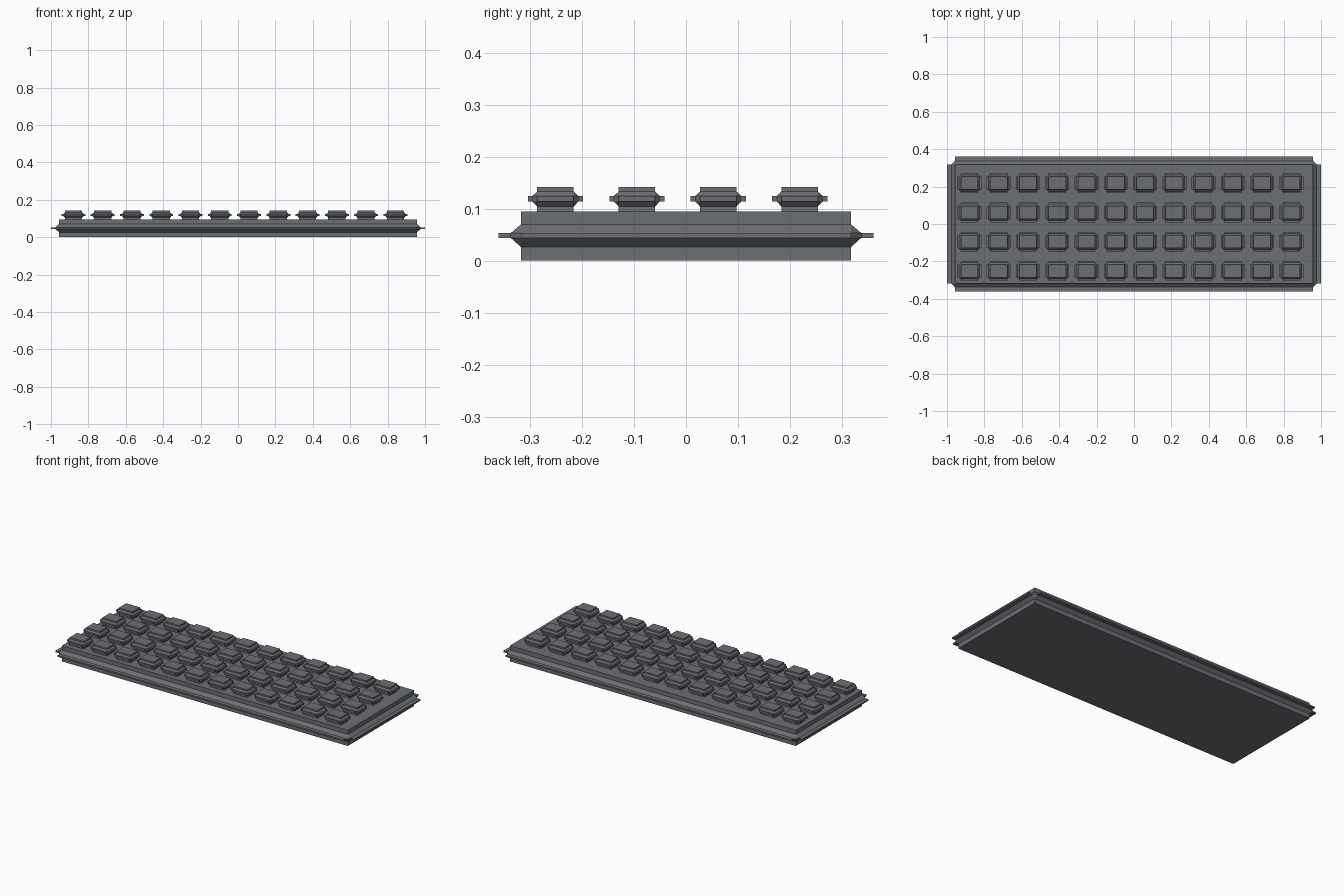
import bpy
import bmesh

cube = bpy.data.objects.get("Cube")
if cube:
    bpy.data.objects.remove(cube, do_unlink=True)


def make_material(name, colour):
    mat = bpy.data.materials.new(name)
    mat.use_nodes = True
    mat.diffuse_color = colour
    mat.node_tree.nodes["Principled BSDF"].inputs["Base Color"].default_value = colour
    return mat


grey = make_material("slate grey", (0.15, 0.16, 0.17, 1))


def ring(bm, hx, hy, out, z):
    """Rectangle with each side pushed out, leaving chamfered corners."""
    points = [(hx + out, -hy), (hx + out, hy), (hx, hy + out), (-hx, hy + out),
              (-hx - out, hy), (-hx - out, -hy), (-hx, -hy - out), (hx, -hy - out)]
    return [bm.verts.new((x, y, z)) for x, y in points]


def ridged_block(name, hx, hy, levels, ridge, lip):
    """Block with a tapered ridge all round and a thin lip on each side."""
    bm = bmesh.new()
    outs = (0, 0, ridge, ridge, 0, 0)
    rings = [ring(bm, hx, hy, out, z) for out, z in zip(outs, levels)]
    for low, high in zip(rings, rings[1:]):
        for i in range(8):
            j = (i + 1) % 8
            bm.faces.new((low[i], low[j], high[j], high[i]))
    bm.faces.new(rings[0][::-1])
    bm.faces.new(rings[-1])
    bmesh.ops.remove_doubles(bm, verts=bm.verts, dist=0.0001)
    bmesh.ops.recalc_face_normals(bm, faces=bm.faces)

    # Thin lips grown from the four straight faces at the ridge's tip
    middle = (levels[2] + levels[3]) / 2
    tips = [f for f in bm.faces
            if abs(f.calc_center_median().z - middle) < 0.001
            and max(abs(f.normal.x), abs(f.normal.y)) > 0.99]
    for face in tips:
        direction = face.normal.copy()
        grown = bmesh.ops.extrude_discrete_faces(bm, faces=[face])["faces"][0]
        bmesh.ops.translate(bm, verts=grown.verts, vec=direction * lip)

    mesh = bpy.data.meshes.new(name)
    bm.to_mesh(mesh)
    bm.free()
    mesh.materials.append(grey)
    return mesh


def place(name, mesh, location=(0, 0, 0)):
    obj = bpy.data.objects.new(name, mesh)
    obj.location = location
    bpy.context.collection.objects.link(obj)


# Base slab
place("base", ridged_block("base", 0.957, 0.317,
                           (0, 0.026, 0.044, 0.053, 0.07, 0.095), 0.02, 0.023))

# Grid of keys sharing one mesh
key = ridged_block("key", 0.046, 0.035,
                   (0, 0.009, 0.0185, 0.0295, 0.038, 0.047), 0.009, 0.009)
for row in range(4):
    for column in range(12):
        place(f"key_row{row + 1}_column{column + 1}", key,
              (-0.88 + 0.1565 * column, -0.251 + 0.1565 * row, 0.095))
